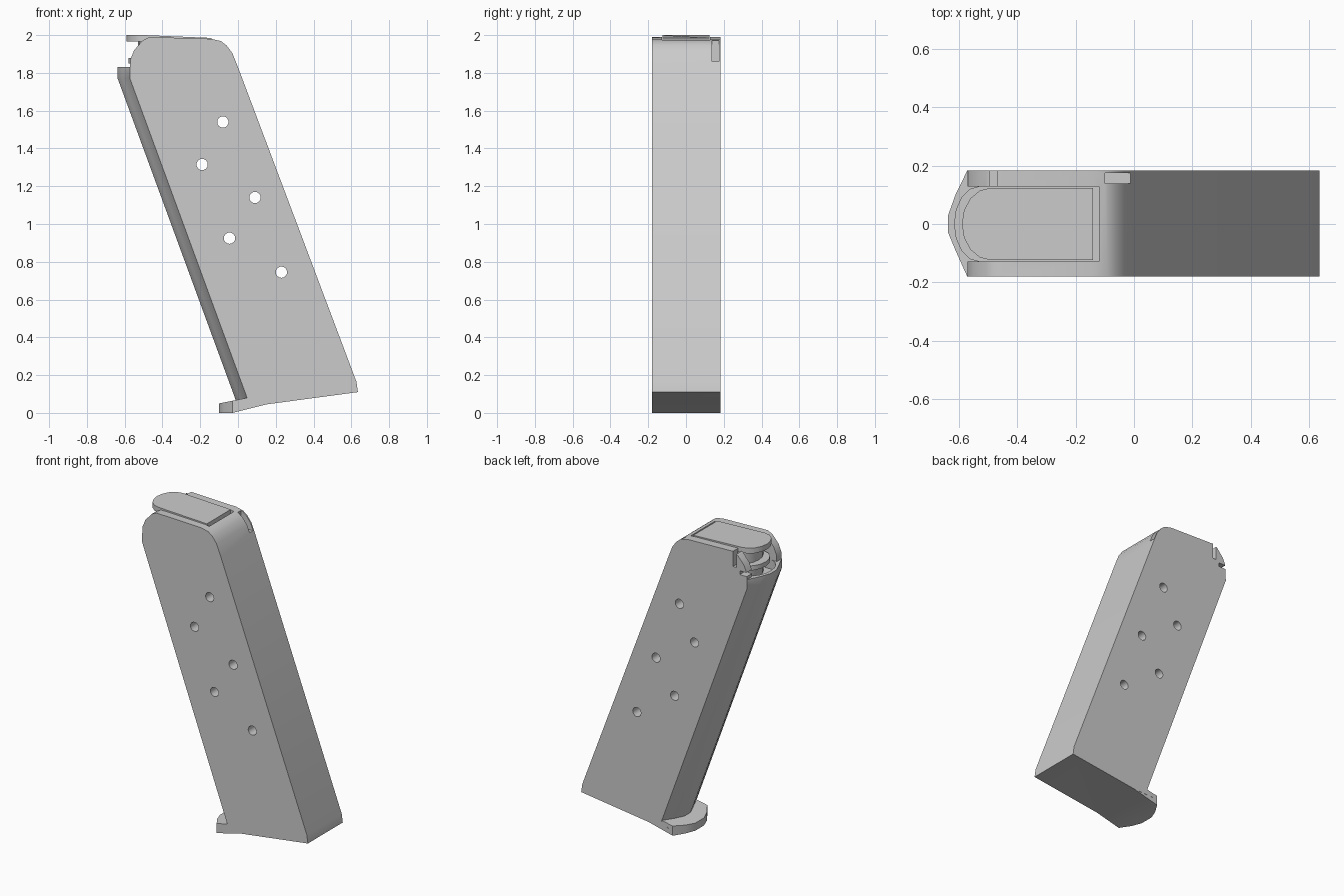
import bpy, bmesh, math

if "Cube" in bpy.data.objects:
    bpy.data.objects.remove(bpy.data.objects["Cube"])

Y0, Y1 = -0.18, 0.183   # side faces


def loft(name, rings):
    """Closed solid through a list of equal-length vertex rings."""
    bm = bmesh.new()
    vs = [[bm.verts.new(p) for p in r] for r in rings]
    n = len(rings[0])
    for a, b in zip(vs, vs[1:]):
        for i in range(n):
            j = (i + 1) % n
            bm.faces.new((a[i], a[j], b[j], b[i]))
    bm.faces.new(vs[0][::-1])
    bm.faces.new(vs[-1])
    bmesh.ops.recalc_face_normals(bm, faces=bm.faces)
    me = bpy.data.meshes.new(name)
    bm.to_mesh(me)
    bm.free()
    ob = bpy.data.objects.new(name, me)
    bpy.context.collection.objects.link(ob)
    return ob


def side_prism(name, prof, y0, y1):
    return loft(name, [[(x, y, z) for x, z in prof] for y in (y0, y1)])


def plan_prism(name, plan, z0, z1):
    return loft(name, [[(x, y, z) for x, y in plan] for z in (z0, z1)])


def box(name, x0, x1, y0, y1, z0, z1):
    return plan_prism(name, [(x0, y0), (x1, y0), (x1, y1), (x0, y1)], z0, z1)


def combine(target, tool, op):
    tool.hide_render = True
    m = target.modifiers.new(op, 'BOOLEAN')
    m.operation, m.solver, m.object = op, 'EXACT', tool
    bpy.context.view_layer.objects.active = target
    bpy.ops.object.modifier_apply(modifier=m.name)
    bpy.data.objects.remove(tool)


def rounded_plan(front, start, rear, half, n=8):
    """Plan outline: straight front, elliptical rear."""
    pts = [(front, -half), (front, half)]
    for i in range(n + 1):
        t = math.pi / 2 - math.pi * i / n
        pts.append((start - (start - rear) * math.cos(t), half * math.sin(t)))
    return pts


# Main slanted body
body = side_prism("body", [
    (0.0, 0.04), (0.15, 0.045), (0.635, 0.11), (0.627, 0.165), (0.0, 1.83),
    (-0.03, 1.905), (-0.06, 1.945), (-0.09, 1.968), (-0.14, 1.98), (-0.47, 1.99),
    (-0.505, 1.972), (-0.55, 1.92), (-0.57, 1.87), (-0.572, 1.77), (0.05, 0.075)], Y0, Y1)

# Curved rear wall
rear_sec = [(0.03, Y0 + .001), (0, Y0 + .001), (-0.04, -0.09), (-0.065, -0.03), (-0.065, 0.03),
            (-0.04, 0.1), (0, Y1 - .001), (0.03, Y1 - .001)]
rear = loft("rear_wall", [[(ex + x, y, z) for x, y in rear_sec]
                          for ex, z in ((0.054, 0.065), (-0.572, 1.77), (-0.572, 1.83))])
combine(body, rear, 'UNION')

# Base foot projecting to the rear
foot_plan = [(0.15, Y0 + .001), (-0.03, Y0 + .001), (-0.075, -0.11), (-0.10, -0.045),
             (-0.10, 0.045), (-0.075, 0.11), (-0.03, Y1 - .001), (0.15, Y1 - .001)]
foot = loft("foot", [[(x, y, max(0, (x + 0.03) * 0.25)) for x, y in foot_plan],
                     [(x, y, 0.05 + (x + 0.1) * 0.2) for x, y in foot_plan]])
combine(body, foot, 'UNION')

# Top opening
combine(body, plan_prism("opening_cut", rounded_plan(-0.12, -0.53, -0.615, 0.128), 1.77, 2.2),
        'DIFFERENCE')
# the rear stays open above the rear wall
combine(body, box("rear_cut", -0.7, -0.4, -0.128, 0.128, 1.831, 2.2), 'DIFFERENCE')

# Round side holes
for hx, hz in ((-0.08, 1.54), (-0.19, 1.315), (0.09, 1.14), (-0.045, 0.925), (0.23, 0.745)):
    ring = [(hx + 0.03 * math.cos(k * math.pi / 8), hz + 0.03 * math.sin(k * math.pi / 8))
            for k in range(16)]
    combine(body, side_prism("hole_cut", ring, -0.4, 0.4), 'DIFFERENCE')

# Notches in one side: rear slots and front corner recess
for c in ((-0.495, -0.47, 0.11, 0.3, 1.89, 2.1),
          (-0.7, -0.52, 0.11, 0.3, 1.85, 1.875),
          (-0.10, 0.1, 0.138, 0.174, 1.86, 2.1)):
    combine(body, box("notch_cut", *c), 'DIFFERENCE')

# Follower: top plate, core and lower ledge
rounded_top = rounded_plan(-0.14, -0.49, -0.59, 0.124)
loft("follower_plate", [[(x, y, 1.965) for x, y in rounded_top],
                        [(x, y, min(2.0, 1.985 - (x + 0.14) * 0.042)) for x, y in rounded_top]])
plan_prism("follower_core", rounded_plan(-0.14, -0.44, -0.53, 0.122), 1.77, 1.966)
plan_prism("follower_ledge", rounded_plan(-0.16, -0.48, -0.58, 0.123), 1.85, 1.88)

# Smooth shading with sharp edges kept
for ob in bpy.data.objects:
    ob.select_set(ob.type == 'MESH')
bpy.context.view_layer.objects.active = body
bpy.ops.object.shade_smooth_by_angle(angle=math.radians(30))
